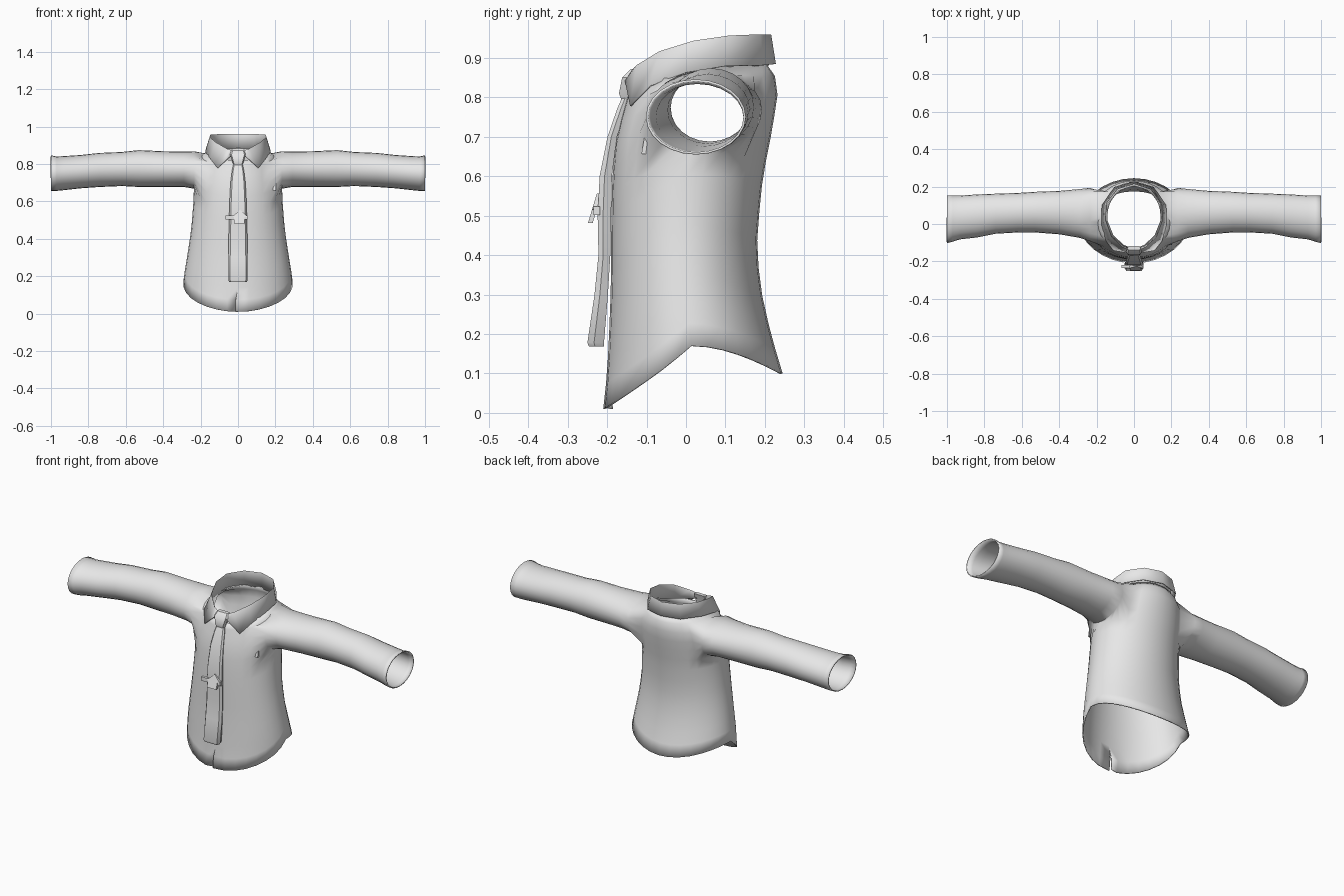
import bpy, bmesh, math

if "Cube" in bpy.data.objects:
    bpy.data.objects.remove(bpy.data.objects["Cube"])

cloth = bpy.data.materials.new("grey_cloth")
cloth.diffuse_color = (0.8, 0.8, 0.8, 1)
cloth.use_nodes = True
cloth.node_tree.nodes["Principled BSDF"].inputs["Base Color"].default_value = cloth.diffuse_color


def finish(bm, name, angle=40, thick=0.0):
    bmesh.ops.recalc_face_normals(bm, faces=bm.faces)
    mesh = bpy.data.meshes.new(name)
    bm.to_mesh(mesh)
    bm.free()
    ob = bpy.data.objects.new(name, mesh)
    bpy.context.collection.objects.link(ob)
    mesh.materials.append(cloth)
    bpy.ops.object.select_all(action='DESELECT')
    ob.select_set(True)
    bpy.context.view_layer.objects.active = ob
    bpy.ops.object.shade_smooth_by_angle(angle=math.radians(angle))
    if thick:
        mod = ob.modifiers.new("thickness", 'SOLIDIFY')
        mod.thickness = thick
        mod.offset = -1
    return ob


def bridge(bm, a, b, closed=True):
    n = len(a)
    for i in range(n if closed else n - 1):
        j = (i + 1) % n
        bm.faces.new((a[i], a[j], b[j], b[i]))


def sample(table, t):
    """Linear lookup in rows keyed by their first value."""
    if t <= table[0][0]:
        return table[0][1:]
    for p, q in zip(table, table[1:]):
        if t <= q[0]:
            f = (t - p[0]) / (q[0] - p[0])
            return [u + (v - u) * f for u, v in zip(p[1:], q[1:])]
    return table[-1][1:]


# Shirt body: height, half width, front y, back y
BODY = [(0.01, .300, -.210, .255), (0.10, .300, -.200, .245), (0.20, .289, -.195, .215),
        (0.33, .268, -.190, .186), (0.45, .250, -.190, .180), (0.60, .238, -.187, .195),
        (0.70, .235, -.178, .215), (0.80, .222, -.150, .232), (0.84, .200, -.140, .232),
        (0.87, .165, -.130, .218), (0.89, .140, -.120, .200)]
ROWS = [0, .08, .16, .25, .34, .43, .52, .61, .685, .76, .83, .90, .96, 1]
COLS = 32


def body_point(col, s):
    th = 2 * math.pi * col / COLS
    c = math.cos(th)
    hem = .01 + .16 * (1 - c) if c > 0 else .17 - .07 * c * c
    top = .82 + .065 * min(1, 1 - c)
    z = hem + (top - hem) * s
    w, yf, yb = sample(BODY, z)
    return (w * math.sin(th), (yf + yb) / 2 - (yb - yf) / 2 * c, z)


bm = bmesh.new()
grid = [[bm.verts.new(body_point(c, s)) for c in range(COLS)] for s in ROWS]
R0, R1 = 8, 12                      # rows of the armholes
for r in range(len(ROWS) - 1):
    for c in range(COLS):
        if R0 <= r < R1 and (4 <= c < 12 or 20 <= c < 28):
            continue
        d = (c + 1) % COLS
        bm.faces.new((grid[r][c], grid[r][d], grid[r + 1][d], grid[r + 1][c]))

# Sleeves grow out of the armholes: x, lowest y, highest y, lowest z, highest z
SLEEVE = [(.235, -.092, .193, .668, .868), (.29, -.074, .187, .677, .866),
          (.40, -.055, .177, .677, .868), (.53, -.045, .172, .677, .874),
          (.62, -.045, .166, .682, .864), (.74, -.052, .162, .677, .859),
          (.84, -.072, .158, .670, .848), (.93, -.082, .152, .660, .842),
          (.97, -.095, .152, .656, .840), (1.0, -.102, .152, .655, .846)]
for side in (1, -1):
    cols = [(c if side > 0 else COLS - c) for c in range(4, 13)]
    hole = [grid[R0][c] for c in cols]
    hole += [grid[r][cols[-1]] for r in range(R0 + 1, R1)]
    hole += [grid[R1][c] for c in reversed(cols)]
    hole += [grid[r][cols[0]] for r in range(R1 - 1, R0, -1)]
    n = len(hole)
    prev = hole
    for x, y0, y1, z0, z1 in SLEEVE:
        ring = []
        for i in range(n):
            a = math.radians(210) + 2 * math.pi * i / n
            ring.append(bm.verts.new((side * x, (y0 + y1) / 2 + (y1 - y0) / 2 * math.cos(a),
                                      (z0 + z1) / 2 + (z1 - z0) / 2 * math.sin(a))))
        bridge(bm, prev, ring)
        prev = ring

# Front slit at the hem, one side tucked behind the other
slit = [bm.edges.get((grid[r][0], grid[r + 1][0])) for r in range(2)]
bmesh.ops.split_edges(bm, edges=slit)
for v in bm.verts:
    if abs(v.co.x) < 1e-5 and v.co.y < 0 and v.co.z < .13:
        if all(f.calc_center_median().x < 0 for f in v.link_faces):
            v.co.y += .02 * (1 - v.co.z / .14)
        v.co.x -= .012
finish(bm, "shirt", 50, .006)

# Folded collar: half outline from the front opening round to the back
TOP = [(.015, -.142, .865), (.06, -.125, .882), (.12, -.068, .917), (.152, .02, .944),
       (.148, .11, .957), (.09, .187, .96), (0, .216, .96)]
LOW = [(.040, -.155, .842), (.11, -.142, .779), (.150, -.092, .83), (.175, .0, .864),
       (.172, .1, .88), (.105, .198, .882), (0, .228, .885)]
INNER = [(.012, -.128, .845), (.055, -.112, .84), (.11, -.06, .845), (.142, .02, .865),
         (.138, .11, .875), (.085, .178, .88), (0, .205, .88)]


def full(half):
    return half + [(-x, y, z) for x, y, z in reversed(half[:-1])]


bm = bmesh.new()
lines = [[bm.verts.new(p) for p in full(h)] for h in (LOW, TOP, INNER)]
bridge(bm, lines[0], lines[1], False)
bridge(bm, lines[1], lines[2], False)
finish(bm, "collar", 60, .004)


def strip(name, rings):
    """Closed strap lofted from rows of: z, half width, front y, back y."""
    bm = bmesh.new()
    loops = []
    for z, w, yf, yb in rings:
        m = yf + (yb - yf) * .4
        sec = [(-w, m), (-w * .8, yf), (w * .8, yf), (w, m), (w * .8, yb), (-w * .8, yb)]
        loops.append([bm.verts.new((x, y, z)) for x, y in sec])
    for a, b in zip(loops, loops[1:]):
        bridge(bm, a, b)
    bm.faces.new(loops[0])
    bm.faces.new(loops[-1])
    return finish(bm, name, 40)


strip("tie_knot", [(.79, .022, -.162, -.135), (.81, .030, -.170, -.135),
                   (.85, .043, -.162, -.125), (.872, .036, -.140, -.118)])
strip("tie_blade", [(.168, .046, -.246, -.208), (.178, .052, -.250, -.208),
                    (.30, .052, -.232, -.198), (.40, .050, -.222, -.192),
                    (.50, .048, -.224, -.190), (.60, .045, -.219, -.188),
                    (.70, .040, -.199, -.175), (.77, .031, -.175, -.152),
                    (.81, .022, -.158, -.138)])


def plate(name, outline, y, depth, lean=0.0, z0=0.0):
    """Flat x-z outline pushed back along y, leaning with height."""
    bm = bmesh.new()
    rings = [[bm.verts.new((x, y + k + lean * (z - z0), z)) for x, z in outline]
             for k in (0, depth)]
    bridge(bm, *rings)
    for r in rings:
        bm.faces.new(r)
    return finish(bm, name, 30)


# Tie clip: bar and arrow-shaped badge
plate("clip_bar", [(-.068, .502), (.052, .502), (.052, .524), (-.068, .524)], -.234, .016)
plate("clip_badge", [(-.022, .482), (.036, .482), (.036, .516), (.052, .518), (.012, .556),
                     (-.030, .518), (-.022, .516)], -.249, .012, .3, .48)

# Small chest tag
plate("chest_tag", [(.187, .657), (.202, .657), (.202, .71), (.187, .71)], -.113, .03, .18, .657)
